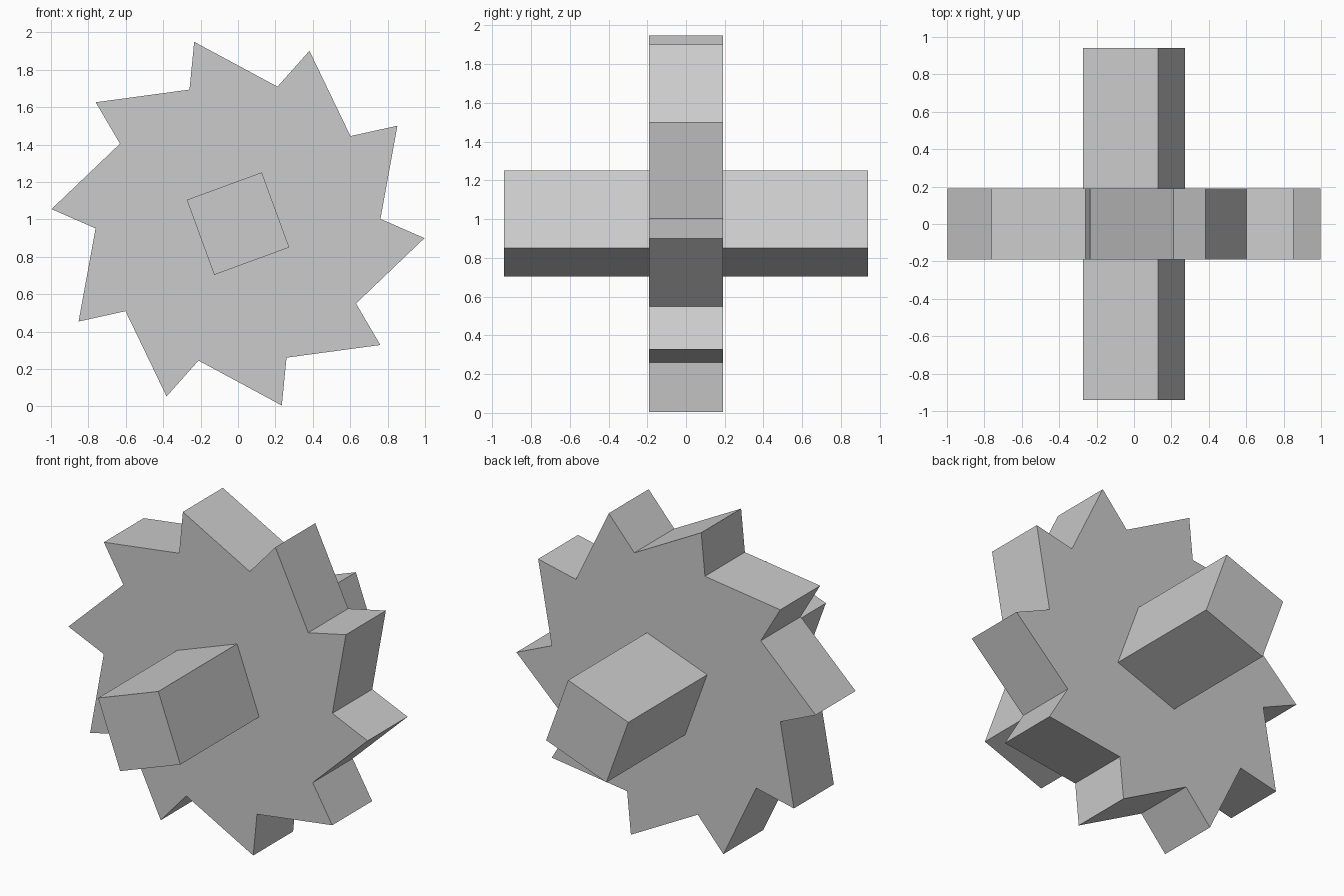
import bpy, bmesh
from math import cos, sin, radians

cube = bpy.data.objects.get("Cube")
if cube:
    bpy.data.objects.remove(cube, do_unlink=True)

# Plain grey shared by both parts
grey = bpy.data.materials.new("light_grey")
grey.use_nodes = True
grey.diffuse_color = (0.6, 0.6, 0.6, 1)
grey.node_tree.nodes["Principled BSDF"].inputs["Base Color"].default_value = (0.6, 0.6, 0.6, 1)

CENTRE_Z = 0.977


def polar(radius, degrees):
    a = radians(degrees)
    return radius * cos(a), radius * sin(a)


def prism(name, outline, half_depth):
    """Extrude an x-z outline symmetrically along y."""
    bm = bmesh.new()
    face = bm.faces.new([bm.verts.new((x, -half_depth, z)) for x, z in outline])
    ext = bmesh.ops.extrude_face_region(bm, geom=[face])
    moved = [v for v in ext["geom"] if isinstance(v, bmesh.types.BMVert)]
    bmesh.ops.translate(bm, verts=moved, vec=(0, 2 * half_depth, 0))
    bmesh.ops.recalc_face_normals(bm, faces=bm.faces[:])
    mesh = bpy.data.meshes.new(name)
    bm.to_mesh(mesh)
    bm.free()
    mesh.materials.append(grey)
    obj = bpy.data.objects.new(name, mesh)
    obj.location.z = CENTRE_Z
    bpy.context.collection.objects.link(obj)
    return obj


# Ratchet wheel: ten slanted teeth, each a tip followed by a valley
teeth = []
for i in range(10):
    teeth += [polar(1.0, 36 * i - 4.45), polar(0.762, 36 * i + 1.9)]
prism("toothed_wheel", teeth, 0.19)

# Square axle through the middle
prism("square_axle", [polar(0.302, 90 * i - 24.9) for i in range(4)], 0.94)
